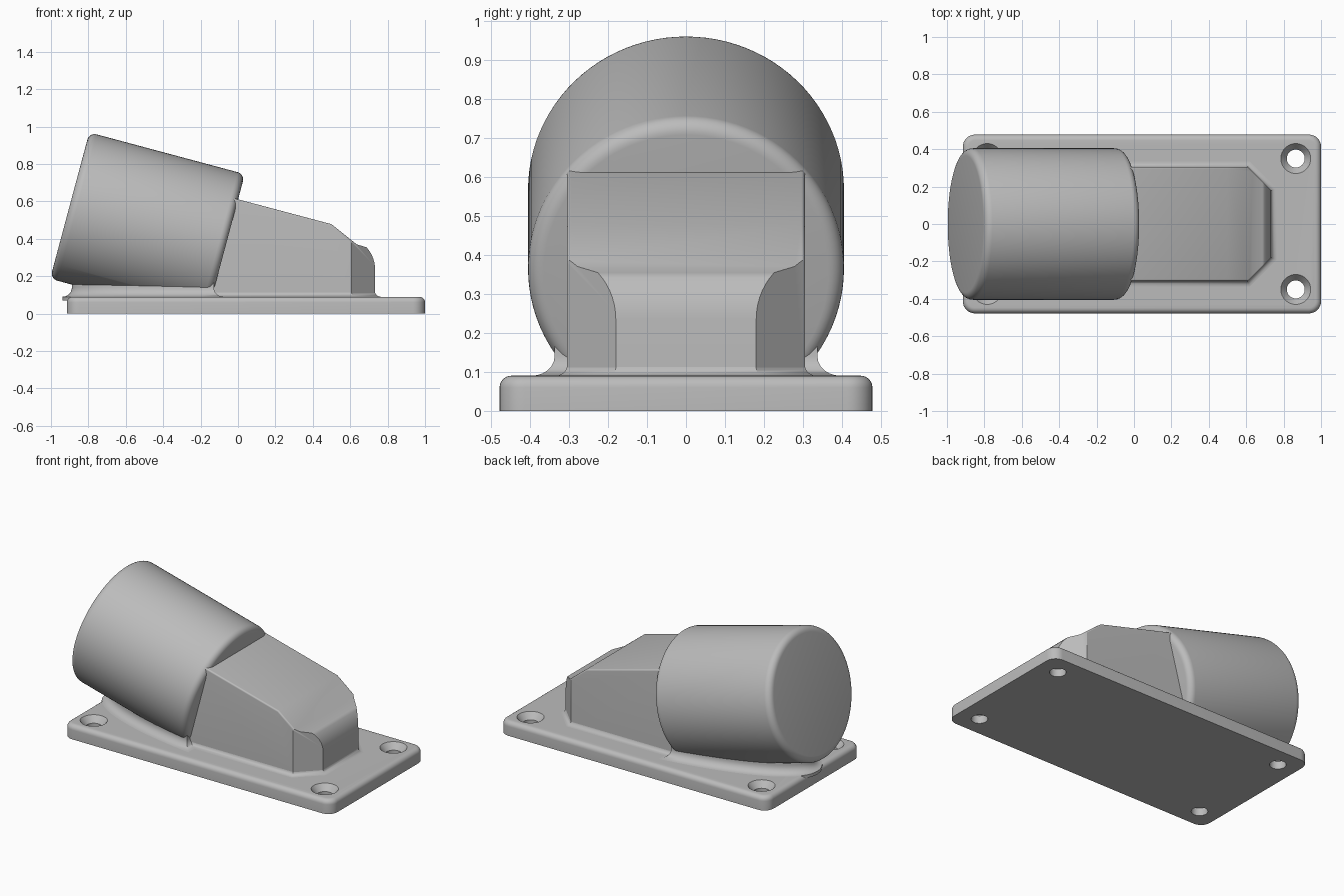
import bpy, bmesh
from math import sin, cos, pi, radians, hypot
from mathutils import Vector, Matrix

cube = bpy.data.objects.get("Cube")
if cube:
    bpy.data.objects.remove(cube, do_unlink=True)

grey = bpy.data.materials.new("light_grey")
grey.use_nodes = True
grey.diffuse_color = (0.5, 0.5, 0.5, 1)
grey.node_tree.nodes["Principled BSDF"].inputs["Base Color"].default_value = (0.5, 0.5, 0.5, 1)

TILT = radians(15)
PLATE_TOP = 0.09


def finish(name, bm):
    bmesh.ops.recalc_face_normals(bm, faces=bm.faces)
    mesh = bpy.data.meshes.new(name)
    bm.to_mesh(mesh)
    bm.free()
    obj = bpy.data.objects.new(name, mesh)
    mesh.materials.append(grey)
    bpy.context.collection.objects.link(obj)
    return obj


def smooth(obj):
    bpy.ops.object.select_all(action='DESELECT')
    obj.select_set(True)
    bpy.context.view_layer.objects.active = obj
    bpy.ops.object.shade_smooth_by_angle(angle=radians(35))


def loft(name, rings):
    """Skin a stack of equal-length (outline, z) rings and cap both ends."""
    bm = bmesh.new()
    loops = [[bm.verts.new((x, y, z)) for x, y in pts] for pts, z in rings]
    n = len(loops[0])
    for a, b in zip(loops, loops[1:]):
        for i in range(n):
            j = (i + 1) % n
            bm.faces.new((a[i], a[j], b[j], b[i]))
    bm.faces.new(loops[0])
    bm.faces.new(loops[-1])
    return finish(name, bm)


def circle(cx, cy, r, n=40):
    return [(cx + r * cos(2 * pi * i / n), cy + r * sin(2 * pi * i / n)) for i in range(n)]


def rounded_rect(x0, x1, y, r, inset):
    pts = []
    for k, (cx, cy) in enumerate([(x1 - r, y - r), (x0 + r, y - r), (x0 + r, r - y), (x1 - r, r - y)]):
        for i in range(9):
            a = pi / 2 * (k + i / 8)
            pts.append((cx + (r - inset) * cos(a), cy + (r - inset) * sin(a)))
    return pts


def offset(pts, d):
    """Mitred outward offset of a counter-clockwise outline."""
    out = []
    for i, p in enumerate(pts):
        p, a, b = Vector(p), Vector(pts[i - 1]), Vector(pts[(i + 1) % len(pts)])
        e, f = (p - a).normalized(), (b - p).normalized()
        m = Vector((e.y + f.y, -e.x - f.x)).normalized()
        out.append(tuple(p + m * d / max(0.5, m.dot(Vector((e.y, -e.x))))))
    return out


def flared(name, pts, r, top):
    """Upright prism whose foot flows into the plate with a concave fillet."""
    rings = [(offset(pts, r), PLATE_TOP - 0.02)]
    for i in range(7):
        a = pi / 2 * i / 6
        rings.append((offset(pts, r * (1 - sin(a))), PLATE_TOP + r * (1 - cos(a))))
    rings.append((pts, top))
    smooth(loft(name, rings))


# Base plate with softened top edge
R = 0.03
rings = [(rounded_rect(-0.915, 1, 0.478, 0.065, 0), 0)]
for i in range(7):
    a = pi / 2 * i / 6
    rings.append((rounded_rect(-0.915, 1, 0.478, 0.065, R * (1 - cos(a))), PLATE_TOP - R + R * sin(a)))
plate = loft("base_plate", rings)

# Countersunk screw holes
for x in (-0.785, 0.865):
    for y in (-0.35, 0.35):
        cutter = loft("hole_cutter", [(circle(x, y, r), z) for r, z in
                                      ((0.048, -0.05), (0.048, 0.05), (0.08, PLATE_TOP), (0.08, 0.15))])
        cutter.hide_render = True
        mod = plate.modifiers.new("hole", 'BOOLEAN')
        mod.operation, mod.solver, mod.object = 'DIFFERENCE', 'EXACT', cutter
        bpy.context.view_layer.objects.active = plate
        bpy.ops.object.modifier_apply(modifier=mod.name)
        bpy.data.objects.remove(cutter, do_unlink=True)
smooth(plate)

# Tilted barrel with rounded rims, trimmed level inside the plate
bm = bmesh.new()
bmesh.ops.create_cone(bm, cap_ends=True, segments=96, radius1=0.405, radius2=0.405, depth=0.861)
rims = [e for e in bm.edges if abs(e.verts[0].co.z - e.verts[1].co.z) < 0.01]
bmesh.ops.bevel(bm, geom=rims, offset=0.04, segments=6, profile=0.5, affect='EDGES')
bm.transform(Matrix.Translation((-0.484, 0, 0.466)) @ Matrix.Rotation(pi / 2 + TILT, 4, 'Y'))
cut = bmesh.ops.bisect_plane(bm, geom=bm.verts[:] + bm.edges[:] + bm.faces[:],
                             plane_co=(0, 0, 0.05), plane_no=(0, 0, -1), clear_outer=True)
bmesh.ops.holes_fill(bm, edges=[e for e in cut["geom_cut"] if isinstance(e, bmesh.types.BMEdge)])
smooth(finish("barrel", bm))

# Pedestal following the level section through the barrel
half = []
for i in range(25):
    t = 1.03 * i / 24
    half.append(((0.181 - 0.419 * cos(t)) / 0.268, 0.393 * sin(t)))
outline = [(x, -y) for x, y in half] + half[:0:-1]
flared("barrel_pedestal", outline, 0.05, 0.17)

# Sloping housing: side profile extruded across, upper edges rounded
profile = [(-0.2, 0.05), (-0.2, 0.664), (0.5, 0.478), (0.635, 0.37)]
for i in range(1, 9):
    a = radians(51 * (1 - i / 8))
    profile.append((0.573 + 0.16 * cos(a), 0.235 + 0.17 * sin(a)))
profile.append((0.733, 0.05))
bm = bmesh.new()
face = bm.faces.new([bm.verts.new((x, -0.305, z)) for x, z in profile])
ext = bmesh.ops.extrude_face_region(bm, geom=[face])
bmesh.ops.translate(bm, vec=(0, 0.61, 0), verts=[v for v in ext["geom"] if isinstance(v, bmesh.types.BMVert)])
bmesh.ops.recalc_face_normals(bm, faces=bm.faces)
rounded = [e for e in bm.edges if abs(e.verts[0].co.y - e.verts[1].co.y) < 0.01
           and max(v.co.x for v in e.verts) > -0.1 and min(v.co.z for v in e.verts) > 0.1]
bmesh.ops.bevel(bm, geom=rounded, offset=0.055, segments=6, profile=0.5, affect='EDGES', clamp_overlap=True)
# Angled nose corners
for s in (-1, 1):
    cut = bmesh.ops.bisect_plane(bm, geom=bm.verts[:] + bm.edges[:] + bm.faces[:],
                                 plane_co=(0.608, s * 0.305, 0), plane_no=(0.125, s * 0.125, 0), clear_outer=True)
    bmesh.ops.holes_fill(bm, edges=[e for e in cut["geom_cut"] if isinstance(e, bmesh.types.BMEdge)])
smooth(finish("sloping_housing", bm))

# Fillet around the housing foot
foot = [(-0.15, -0.304), (0.607, -0.304), (0.732, -0.179)]
flared("housing_fillet", foot + [(x, -y) for x, y in reversed(foot)], 0.03, 0.125)
